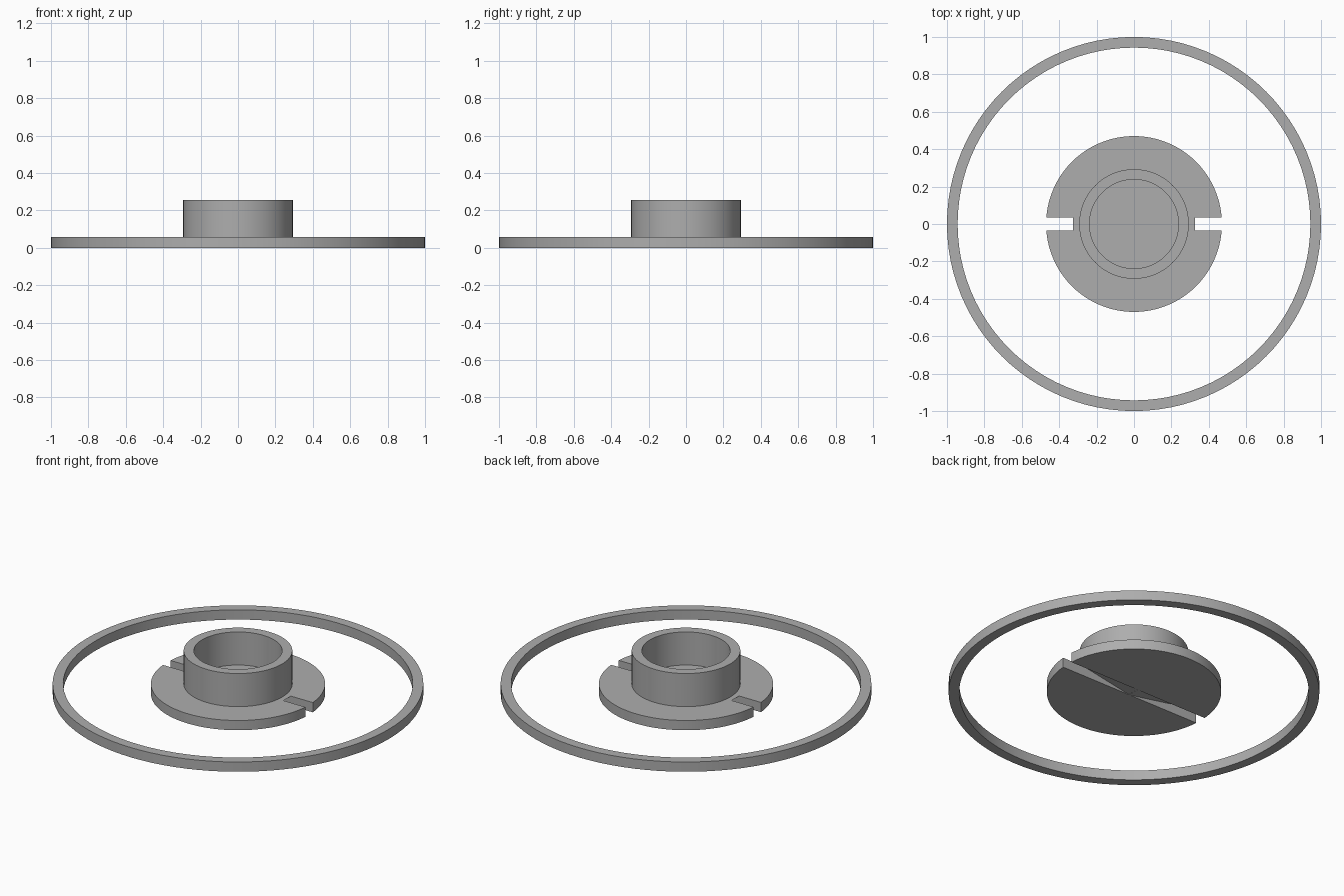
import bpy
import bmesh
import math

cube = bpy.data.objects.get("Cube")
if cube:
    bpy.data.objects.remove(cube, do_unlink=True)

SIDES = 96
THICK = 0.058
grey = bpy.data.materials.new("plain grey")
grey.use_nodes = True
colour = (0.42, 0.42, 0.42, 1)
grey.diffuse_color = colour
grey.node_tree.nodes["Principled BSDF"].inputs["Base Color"].default_value = colour


def finish(bm, name):
    bmesh.ops.recalc_face_normals(bm, faces=bm.faces)
    mesh = bpy.data.meshes.new(name)
    bm.to_mesh(mesh)
    bm.free()
    mesh.materials.append(grey)
    obj = bpy.data.objects.new(name, mesh)
    bpy.context.collection.objects.link(obj)
    return obj


def lathe(name, profile, closed):
    """Turn an (r, z) profile around the z axis."""
    bm = bmesh.new()
    verts = [bm.verts.new((r, 0, z)) for r, z in profile]
    count = len(verts) if closed else len(verts) - 1
    edges = [bm.edges.new((verts[i], verts[(i + 1) % len(verts)])) for i in range(count)]
    bmesh.ops.spin(bm, geom=verts + edges, cent=(0, 0, 0), axis=(0, 0, 1),
                   angle=math.tau, steps=SIDES, use_merge=True)
    bmesh.ops.remove_doubles(bm, verts=bm.verts, dist=1e-5)
    return finish(bm, name)


def smooth(obj):
    bpy.ops.object.select_all(action='DESELECT')
    obj.select_set(True)
    bpy.context.view_layer.objects.active = obj
    bpy.ops.object.shade_smooth_by_angle(angle=math.radians(30))


# Thin outer ring
ring = lathe("outer_ring", [(0.943, 0), (1, 0), (1, THICK), (0.943, THICK)], True)

# Flanged hub with an open cup on top
hub = lathe("flanged_hub", [(0, 0), (0.47, 0), (0.47, THICK), (0.293, THICK),
                            (0.293, 0.255), (0.238, 0.255), (0.238, THICK), (0, THICK)], False)

# Tapered grooves: deepening from the centre, open through the flange at the rim
for side, label in ((1, "left"), (-1, "right")):
    bm = bmesh.new()
    slope = THICK / 0.325
    outline = [(0.005, -0.02), (0.6, -0.02), (0.6, 0.6 * slope), (0.005, 0.005 * slope)]
    face = bm.faces.new([bm.verts.new((side * x, -0.036, z)) for x, z in outline])
    new = bmesh.ops.extrude_face_region(bm, geom=[face])["geom"]
    bmesh.ops.translate(bm, vec=(0, 0.07, 0),
                        verts=[v for v in new if isinstance(v, bmesh.types.BMVert)])
    cutter = finish(bm, label + "_groove_cutter")
    cutter.hide_render = True
    cut = hub.modifiers.new("groove", 'BOOLEAN')
    cut.operation = 'DIFFERENCE'
    cut.solver = 'EXACT'
    cut.object = cutter
    bpy.ops.object.select_all(action='DESELECT')
    bpy.context.view_layer.objects.active = hub
    hub.select_set(True)
    bpy.ops.object.modifier_apply(modifier=cut.name)
    bpy.data.objects.remove(cutter, do_unlink=True)

smooth(ring)
smooth(hub)
